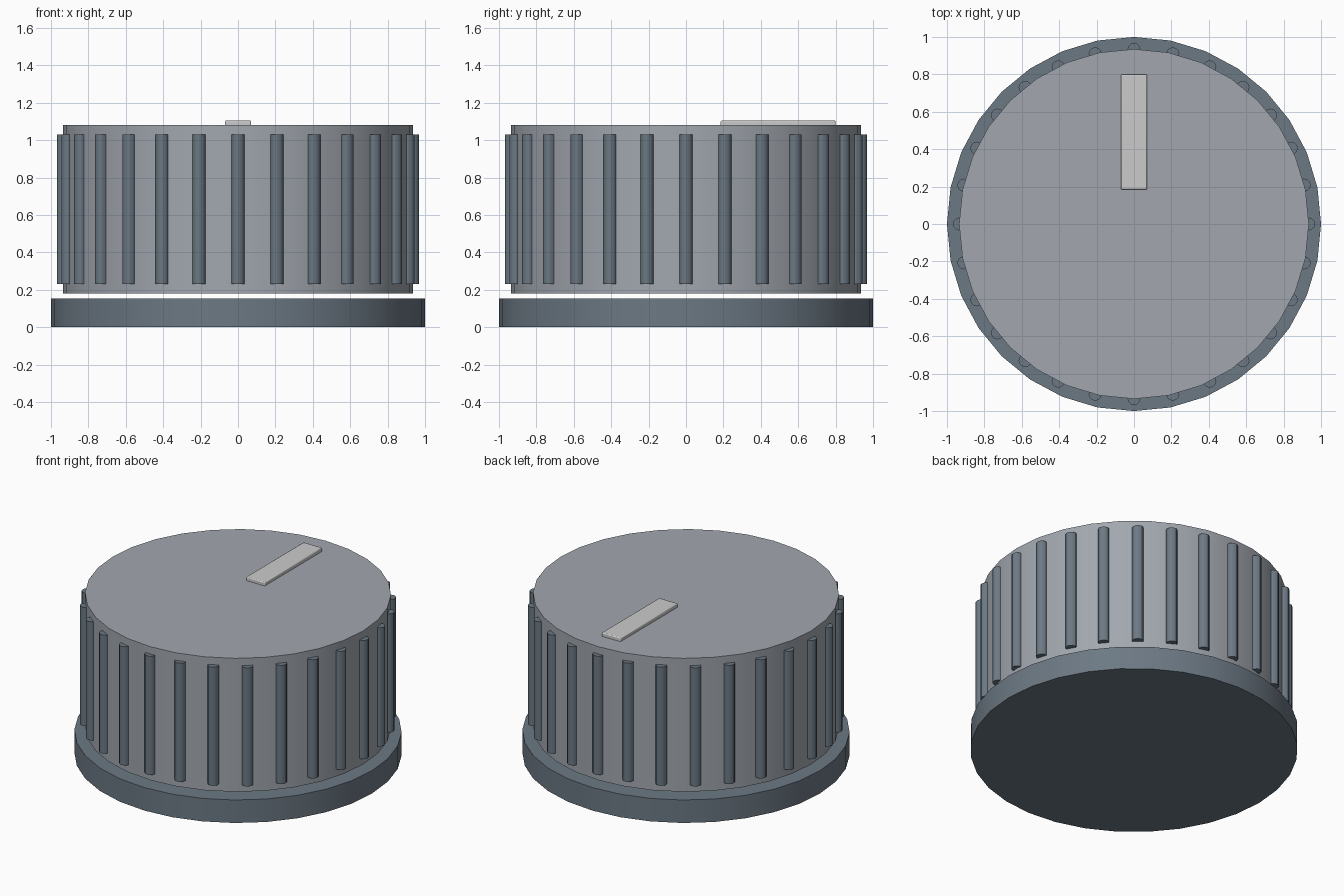
import bpy
from math import cos, sin, tau

if "Cube" in bpy.data.objects:
    bpy.data.objects.remove(bpy.data.objects["Cube"])


def material(name, rgb):
    mat = bpy.data.materials.new(name)
    mat.use_nodes = True
    colour = (*rgb, 1)
    mat.diffuse_color = colour
    mat.node_tree.nodes["Principled BSDF"].inputs["Base Color"].default_value = colour
    return mat


def cylinder(name, radius, bottom, top, sides, mat, x=0, y=0):
    bpy.ops.mesh.primitive_cylinder_add(
        vertices=sides, radius=radius, depth=top - bottom,
        location=(x, y, (bottom + top) / 2))
    obj = bpy.context.object
    obj.name = name
    obj.data.materials.append(mat)
    bpy.ops.object.shade_smooth_by_angle()
    return obj


body_grey = material("body_grey", (0.36, 0.39, 0.43))
trim_grey = material("trim_grey", (0.15, 0.19, 0.23))
pointer_white = material("pointer_white", (0.75, 0.76, 0.76))

# Base skirt and the knob body just above it
cylinder("base_skirt", 1.0, 0, 0.155, 32, trim_grey)
cylinder("knob_body", 0.935, 0.18, 1.08, 32, body_grey)

# Grip ribs half sunk into the wall
RIBS = 28
for i in range(RIBS):
    a = tau * i / RIBS
    cylinder(f"grip_rib_{i + 1}", 0.035, 0.23, 1.03, 12, trim_grey,
             0.933 * cos(a), 0.933 * sin(a))

# Pointer bar on the top face, towards the back
bpy.ops.mesh.primitive_cube_add(size=1, location=(0, 0.492, 1.085))
pointer = bpy.context.object
pointer.name = "pointer"
pointer.scale = (0.14, 0.614, 0.04)
bpy.ops.object.transform_apply(location=False, rotation=False, scale=True)
pointer.data.materials.append(pointer_white)
bevel = pointer.modifiers.new("soft_edges", "BEVEL")
bevel.width = 0.006
bevel.segments = 2
bpy.ops.object.shade_smooth_by_angle()
